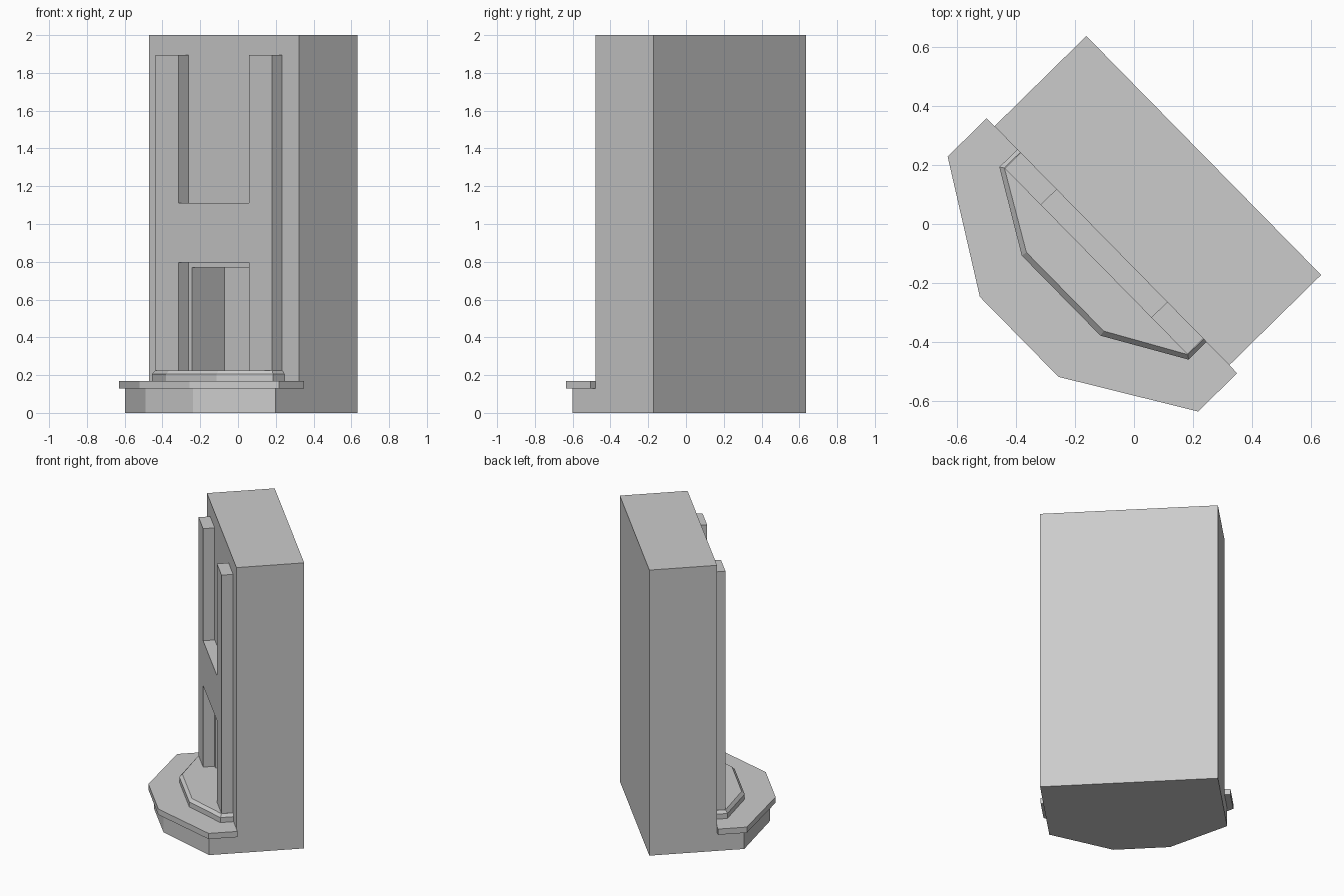
import bpy, bmesh, math

if "Cube" in bpy.data.objects:
    bpy.data.objects.remove(bpy.data.objects["Cube"])

TURN = math.radians(-45.5)   # whole model is turned about z
W, FRONT, BACK = 0.567, -0.105, 0.331


def loft(name, rings):
    """Closed solid through a list of matching point rings."""
    bm = bmesh.new()
    loops = [[bm.verts.new(p) for p in r] for r in rings]
    n = len(loops[0])
    for a, b in zip(loops, loops[1:]):
        for i in range(n):
            j = (i + 1) % n
            bm.faces.new((a[i], a[j], b[j], b[i]))
    bm.faces.new(loops[0][::-1])
    bm.faces.new(loops[-1])
    bmesh.ops.recalc_face_normals(bm, faces=bm.faces)
    me = bpy.data.meshes.new(name)
    bm.to_mesh(me)
    bm.free()
    ob = bpy.data.objects.new(name, me)
    bpy.context.collection.objects.link(ob)
    ob.rotation_euler.z = TURN
    return ob


def box(name, w, y0, y1, z0, z1):
    plan = [(-w, y0), (w, y0), (w, y1), (-w, y1)]
    return loft(name, [[(x, y, z) for x, y in plan] for z in (z0, z1)])


def half_octagon(w, d, w2, d2, z):
    """Mirrored step outline against the slab front."""
    right = [(w2, -d2), (w, -d), (w, FRONT)]
    left = [(-x, y) for x, y in reversed(right)]
    return [(x, y, z) for x, y in left + right]


# Upright slab with a niche cut into its front
slab = box("slab", W, FRONT, BACK, 0, 2)
cutter = box("niche_cutter", 0.24, FRONT - 0.2, 0.135, 0.225, 0.77)
cutter.hide_render = True
cutter.hide_set(True)
cut = slab.modifiers.new("niche", "BOOLEAN")
cut.operation = "DIFFERENCE"
cut.solver = "EXACT"
cut.object = cutter

# Steps in front of the slab
loft("base_step", [half_octagon(W, 0.28, 0.18, 0.51, z) for z in (0, 0.13)])
loft("step_ledge", [half_octagon(0.605, 0.29, 0.19, 0.545, z) for z in (0.13, 0.17)])
loft("upper_step", [half_octagon(0.457, 0.19, 0.19, 0.346, 0.17),
                    half_octagon(0.457, 0.19, 0.19, 0.346, 0.205),
                    half_octagon(0.443, 0.18, 0.187, 0.327, 0.225)])

# H-shaped door frame: two posts joined by a crossbar
half = [(0.267, 0.795), (0.267, 0.2), (0.441, 0.2),
        (0.441, 1.895), (0.267, 1.895), (0.267, 1.11)]
profile = half + [(-x, z) for x, z in reversed(half)]
loft("door_frame", [[(x, y, z) for x, z in profile] for y in (-0.18, FRONT)])
